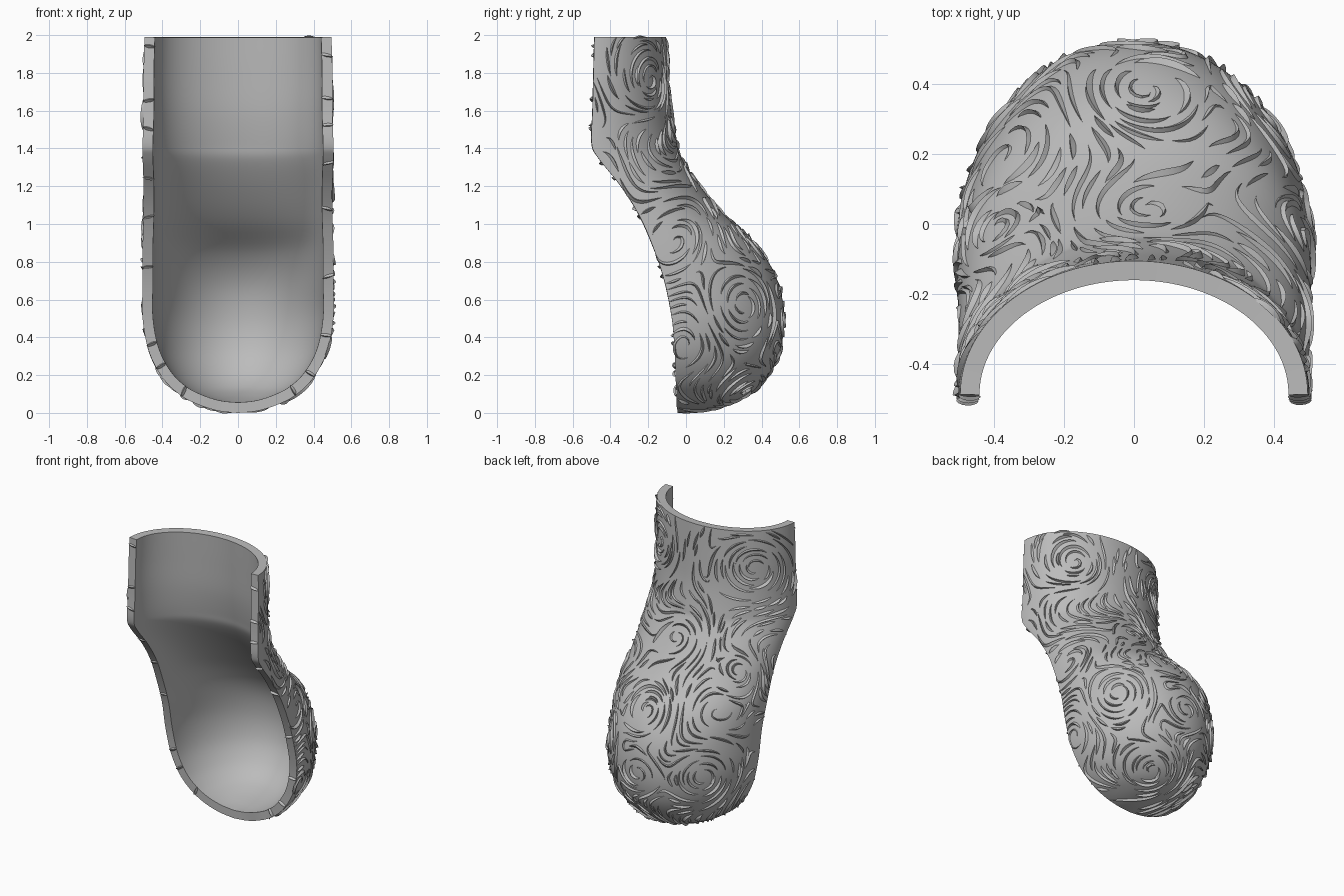
import bpy, bmesh, math, random
from mathutils import Vector
from mathutils.bvhtree import BVHTree

random.seed(7)
if "Cube" in bpy.data.objects:
    bpy.data.objects.remove(bpy.data.objects["Cube"], do_unlink=True)

grey = bpy.data.materials.new("plain_grey")
grey.use_nodes = True
GREY = (0.5, 0.5, 0.5, 1)
grey.diffuse_color = GREY
grey.node_tree.nodes["Principled BSDF"].inputs["Base Color"].default_value = GREY

# Cross-sections from toe to top: height, half width, front edge y, back y
SECTIONS = [
    (0, 0, -.045, -.04), (.01, .10, -.045, .06), (.04, .20, -.05, .20),
    (.09, .30, -.05, .32), (.18, .395, -.055, .42), (.32, .47, -.06, .495),
    (.5, .505, -.075, .52), (.7, .505, -.115, .485), (.88, .505, -.175, .38),
    (1.05, .50, -.25, .2), (1.2, .50, -.345, .075), (1.35, .505, -.465, -.025),
    (1.43, .505, -.5, -.05), (1.6, .50, -.495, -.08), (1.8, .50, -.49, -.095),
    (1.99, .495, -.485, -.105)]
STEPS, COLS = 6, 64
LAST = len(SECTIONS) - 1


def section(u):
    """Smoothly interpolated cross-section at row position u."""
    i = min(int(u), LAST - 1)
    t = u - i
    a, b, c, d = (SECTIONS[min(max(i + k, 0), LAST)] for k in (-1, 0, 1, 2))
    return [q + .5 * t * (r - p + t * (2*p - 5*q + 4*r - s + t * (3*(q - r) + s - p)))
            for p, q, r, s in zip(a, b, c, d)]


def surface(u, angle):
    z, w, front, back = section(u)
    return Vector((w * math.sin(angle), front + (back - front) * math.cos(angle), z))


def at_height(z, angle):
    i = max(k for k in range(LAST) if SECTIONS[k][0] <= z)
    low, high = SECTIONS[i][0], SECTIONS[i + 1][0]
    return surface(i + (z - low) / (high - low), angle)


def finish(bm, name):
    mesh = bpy.data.meshes.new(name)
    bm.to_mesh(mesh)
    bm.free()
    mesh.materials.append(grey)
    obj = bpy.data.objects.new(name, mesh)
    bpy.context.collection.objects.link(obj)
    bpy.ops.object.select_all(action='DESELECT')
    obj.select_set(True)
    bpy.context.view_layer.objects.active = obj
    return obj


# Curved half shell, open at the front
bm = bmesh.new()
rows = [[bm.verts.new(surface(i / STEPS, math.pi * (j / COLS - .5)))
         for j in range(COLS + 1)] for i in range(LAST * STEPS + 1)]
for low, high in zip(rows, rows[1:]):
    for j in range(COLS):
        bm.faces.new((low[j], high[j], high[j + 1], low[j + 1]))
bmesh.ops.remove_doubles(bm, verts=bm.verts, dist=.0005)
bm.normal_update()
tree = BVHTree.FromBMesh(bm)
shell = finish(bm, "shell")
wall = shell.modifiers.new("wall", 'SOLIDIFY')
wall.thickness = .055
wall.offset = -1
bpy.ops.object.modifier_apply(modifier="wall")
bpy.ops.object.shade_smooth_by_angle(angle=math.radians(40))

# Grain knots: height, angle around the shell, radius
KNOTS = [(at_height(z, a), r) for z, a, r in (
    (.58, .86, .2), (.5, -.86, .2), (1.75, .65, .17), (1.75, -.85, .18),
    (1.25, .05, .13), (.88, 0, .2), (.5, 0, .13), (.1, .3, .16), (1.1, -.95, .12))]


def grain(p):
    """Height field whose contour lines are the wood grain."""
    value = .45 * p.x + .06 * math.sin(6 * p.z + 4 * p.x) + .04 * math.sin(9 * p.y - 5 * p.z)
    for centre, r in KNOTS:
        value += 2 * r * math.exp(-(p - centre).length_squared / r ** 2)
    return value


def flow(p, n):
    e = .004
    slope = Vector([grain(p + a) - grain(p - a)
                    for a in (Vector((e, 0, 0)), Vector((0, e, 0)), Vector((0, 0, e)))])
    return n.cross(slope).normalized()


def cell(p):
    return tuple(math.floor(c / .031) for c in p)


taken = set()


def trace(p, count):
    """Follow the grain over the shell until it meets another ridge."""
    path = []
    for _ in range(count):
        near, n, _, gap = tree.find_nearest(p)
        if gap > .008 or cell(near) in taken:
            break
        d = flow(near, n)
        path.append((near, n, d))
        p = near + d * .018
    return path


def add_ridge(bm, path, width, height):
    """Raised ridge, tapered at both ends and steeper on one side."""
    previous = None
    for k, (p, n, d) in enumerate(path):
        taper = abs(math.sin(math.pi * k / (len(path) - 1))) ** .7 + .02
        side = n.cross(d) * width * taper
        ring = [bm.verts.new(q) for q in (
            p - side - n * .004, p + side * .45 + n * height * taper, p + side - n * .004)]
        if previous:
            for a in (0, 1):
                bm.faces.new((previous[a], ring[a], ring[a + 1], previous[a + 1]))
        previous = ring


def try_ridge(bm, start, count):
    path = trace(start, count)
    if len(path) > 5:
        add_ridge(bm, path, random.uniform(.007, .013), random.uniform(.009, .016))
        taken.update(cell(p) for p, _, _ in path)


# Grain: broken rings around each knot first, then flowing strokes elsewhere
bm = bmesh.new()
for centre, r in KNOTS:
    n = tree.find_nearest(centre)[1]
    x = n.orthogonal().normalized()
    for ring in range(1, 5):
        for part in range(3):
            a = 2.1 * part + random.random()
            offset = (x * math.cos(a) + n.cross(x) * math.sin(a)) * r * ring * .24
            try_ridge(bm, tree.find_nearest(centre + offset)[0], 6 + ring * 3)
for _ in range(1500):
    p = surface(random.uniform(2, LAST), random.uniform(-1.55, 1.55))
    try_ridge(bm, p, random.randint(8, 24))
finish(bm, "grain_ridges")
bpy.ops.object.shade_smooth_by_angle(angle=math.radians(40))

# Small grain loops wrapped over the front rim
bm = bmesh.new()
for side in (-1, 1):
    for u in (3.2, 4.3, 5.4, 7.4, 9.1, 10.6, 12.6, 13.5, 14.4):
        u += random.uniform(-.3, .3)
        edge = surface(u, side * math.pi / 2)
        forward = (edge - surface(u, side * 1.5)).normalized()
        out = tree.find_nearest(edge)[1]
        lean = (surface(u + .1, side * math.pi / 2) - edge).normalized() * random.uniform(-.03, .03)
        path = []
        for k in range(9):
            t = k / 8
            a = math.pi * (t - .5)
            p = edge - out * (.028 + .03 * math.sin(a)) + forward * .008 * math.cos(a) + lean * t
            n = (forward * math.cos(a) - out * math.sin(a)).normalized()
            d = (-out * math.cos(a) - forward * math.sin(a)).normalized()
            path.append((p, n, d))
        add_ridge(bm, path, .009, .008)
finish(bm, "rim_ridges")
bpy.ops.object.shade_smooth_by_angle(angle=math.radians(40))
